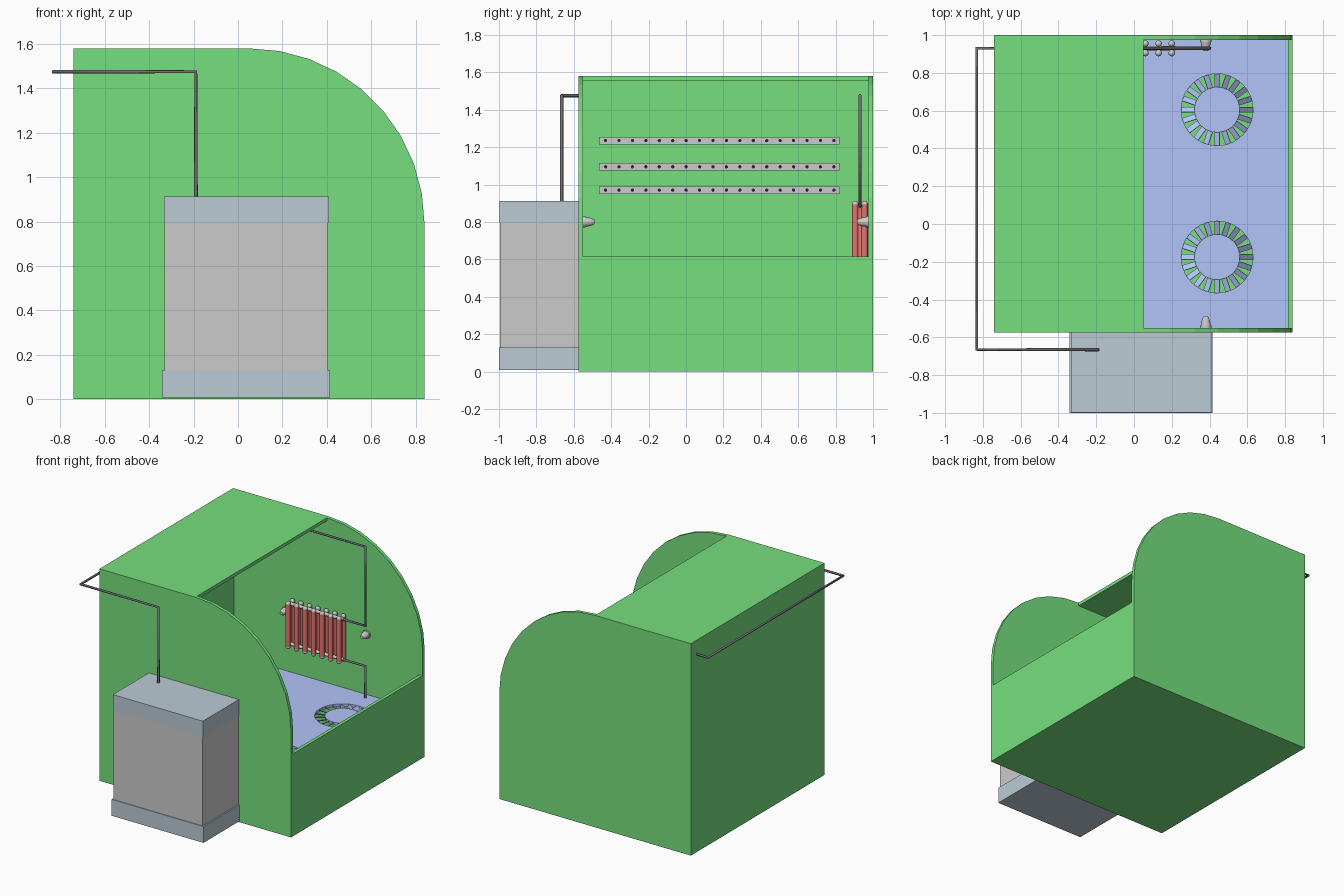
import bpy, bmesh, math
from mathutils import Matrix, Vector

if "Cube" in bpy.data.objects:
    bpy.data.objects.remove(bpy.data.objects["Cube"])

def mat(name, rgb):
    m = bpy.data.materials.new(name)
    m.diffuse_color = (*rgb, 1)
    m.use_nodes = True
    m.node_tree.nodes["Principled BSDF"].inputs["Base Color"].default_value = m.diffuse_color
    return m

GREEN = mat("green_paint", (0.18, 0.74, 0.21))
BLUE = mat("blue_floor", (0.45, 0.55, 0.95))
RED = mat("red_enamel", (0.80, 0.18, 0.16))
SLATE = mat("slate_trim", (0.50, 0.60, 0.66))
DARK = mat("dark_pipe", (0.16, 0.16, 0.17))
BLACK = mat("black_hole", (0.02, 0.02, 0.02))

def finish(name, bm, material=None, smooth=False):
    me = bpy.data.meshes.new(name)
    bmesh.ops.recalc_face_normals(bm, faces=bm.faces[:])
    bm.to_mesh(me)
    bm.free()
    ob = bpy.data.objects.new(name, me)
    bpy.context.collection.objects.link(ob)
    if material:
        me.materials.append(material)
    if smooth:
        bpy.ops.object.select_all(action='DESELECT')
        ob.select_set(True)
        bpy.context.view_layer.objects.active = ob
        bpy.ops.object.shade_smooth_by_angle()
    return ob

def add_box(bm, x0, x1, y0, y1, z0, z1):
    m = Matrix.Translation(((x0 + x1) / 2, (y0 + y1) / 2, (z0 + z1) / 2))
    bmesh.ops.create_cube(bm, size=1, matrix=m @ Matrix.Diagonal((x1 - x0, y1 - y0, z1 - z0, 1)))

def box(name, *dims, material=None):
    bm = bmesh.new()
    add_box(bm, *dims)
    return finish(name, bm, material)

def add_cyl(bm, a, b, r1, r2=None, seg=16):
    a, b = Vector(a), Vector(b)
    d = b - a
    rot = d.to_track_quat('Z', 'Y').to_matrix().to_4x4()
    bmesh.ops.create_cone(bm, cap_ends=True, segments=seg, radius1=r1,
                          radius2=r1 if r2 is None else r2, depth=d.length,
                          matrix=Matrix.Translation((a + b) / 2) @ rot)

def pipe(name, pts, r=0.009):
    cu = bpy.data.curves.new(name, 'CURVE')
    cu.dimensions = '3D'
    cu.bevel_depth, cu.bevel_resolution, cu.use_fill_caps = r, 2, True
    sp = cu.splines.new('POLY')
    sp.points.add(len(pts) - 1)
    for p, c in zip(sp.points, pts):
        p.co = (*c, 1)
    cu.materials.append(DARK)
    ob = bpy.data.objects.new(name, cu)
    bpy.context.collection.objects.link(ob)
    bpy.ops.object.select_all(action='DESELECT')
    ob.select_set(True)
    bpy.context.view_layer.objects.active = ob
    bpy.ops.object.convert(target='MESH')

X0, X1, Y0, Y1, H, T = -0.74, 0.84, -0.575, 1.0, 1.58, 0.025
FLOOR = 0.35

# side walls with a quarter-round front
profile = [(X0, 0), (X1, 0)] + [(0.05 + 0.79 * math.cos(math.radians(a)),
                                0.79 + 0.79 * math.sin(math.radians(a)))
                               for a in range(0, 91, 10)] + [(X0, H)]
for name, y in (("near_side_wall", Y0), ("far_side_wall", Y1 - T)):
    bm = bmesh.new()
    f = bm.faces.new([bm.verts.new((x, y, z)) for x, z in profile])
    new = bmesh.ops.extrude_face_region(bm, geom=[f])["geom"]
    bmesh.ops.translate(bm, vec=(0, T, 0), verts=[v for v in new if isinstance(v, bmesh.types.BMVert)])
    finish(name, bm, GREEN)

# hollow cabin: back, roof, bottom, low front wall
box("back_wall", X0, X0 + T, Y0 + T, Y1 - T, 0, H, material=GREEN)
box("roof", X0 + T, 0.05, Y0 + T, Y1 - T, H - T, H, material=GREEN)
box("bottom_panel", X0 + T, X1, Y0 + T, Y1 - T, 0, T, material=GREEN)
box("front_low_wall", X1 - T, X1, Y0 + T, Y1 - T, T, 0.615, material=GREEN)

# raised floor with four round vents
fans = [(x, y) for x in (0.44, -0.34) for y in (-0.175, 0.605)]
floor = box("floor_plate", X0 + T, X1 - T, Y0 + T, Y1 - T, FLOOR - 0.02, FLOOR, material=BLUE)
bm = bmesh.new()
for x, y in fans:
    add_cyl(bm, (x, y, FLOOR - 0.1), (x, y, FLOOR + 0.1), 0.19, seg=40)
cutter = finish("vent_cutter", bm)
cutter.hide_render = True
mod = floor.modifiers.new("vents", 'BOOLEAN')
mod.object, mod.operation, mod.solver = cutter, 'DIFFERENCE', 'EXACT'
bpy.context.view_layer.objects.active = floor
bpy.ops.object.modifier_apply(modifier=mod.name)
bpy.data.objects.remove(cutter)

# vent hubs and tilted blades
for i, (x, y) in enumerate(fans):
    bm = bmesh.new()
    add_cyl(bm, (x, y, FLOOR - 0.02), (x, y, FLOOR), 0.12, seg=40)
    for k in range(20):
        m = (Matrix.Translation((x, y, FLOOR - 0.012)) @ Matrix.Rotation(math.tau * k / 20, 4, 'Z')
             @ Matrix.Translation((0.155, 0, 0)) @ Matrix.Rotation(math.radians(35), 4, 'X')
             @ Matrix.Diagonal((0.078, 0.034, 0.004, 1)))
        bmesh.ops.create_cube(bm, size=1, matrix=m)
    finish(f"floor_vent_{i + 1}", bm, BLUE)

# perforated strips on the back wall
for i, z in enumerate((0.97, 1.095, 1.235)):
    x = X0 + T
    box(f"air_strip_{i + 1}", x, x + 0.012, -0.465, 0.82, z - 0.02, z + 0.02)
    bm = bmesh.new()
    for k in range(18):
        y = -0.43 + k * 0.0718
        add_cyl(bm, (x + 0.005, y, z), (x + 0.0135, y, z), 0.009, seg=12)
    finish(f"air_holes_{i + 1}", bm, BLACK)

# radiator columns on the far wall
tubes, caps = bmesh.new(), bmesh.new()
for k in range(7):
    x = 0.20 - k * 0.07
    for y in (0.905, 0.955):
        add_cyl(tubes, (x, y, 0.575), (x, y, 0.895), 0.017)
        for z in (0.575, 0.895):
            bmesh.ops.create_uvsphere(caps, u_segments=16, v_segments=8, radius=0.0175,
                                      matrix=Matrix.Translation((x, y, z)))
    add_box(tubes, x - 0.006, x + 0.006, 0.905, 0.955, 0.575, 0.895)
    for z in (0.585, 0.885):
        add_cyl(caps, (x, 0.905, z), (x, 0.955, z), 0.012)
for z in (0.585, 0.885):
    add_cyl(caps, (-0.22, 0.93, z), (0.22, 0.93, z), 0.012)
finish("radiator_tubes", tubes, RED, True)
finish("radiator_fittings", caps, None, True)

# pipes
pipe("supply_pipe", [(-0.19, -0.665, 0.90), (-0.19, -0.665, 1.475), (-0.832, -0.665, 1.475),
                     (-0.832, 0.93, 1.475), (0.40, 0.93, 1.475), (0.40, 0.93, 0.885), (0.20, 0.93, 0.885)])
pipe("return_pipe", [(0.20, 0.93, 0.585), (0.40, 0.93, 0.585), (0.40, 0.93, FLOOR - 0.01)])

# tapered nozzles on both side walls
bm = bmesh.new()
for x in (0.38, -0.285):
    for y, d in ((Y0 + T, 1), (Y1 - T, -1)):
        add_cyl(bm, (x, y, 0.80), (x, y + d * 0.012, 0.80), 0.031)
        add_cyl(bm, (x, y + d * 0.012, 0.80), (x, y + d * 0.045, 0.80), 0.027, 0.02)
        add_cyl(bm, (x, y + d * 0.045, 0.80), (x, y + d * 0.06, 0.80), 0.02, 0.012)
finish("wall_nozzles", bm, None, True)

# heater cabinet in front
box("heater_body", -0.33, 0.405, -0.995, Y0, 0.13, 0.795)
box("heater_top", -0.333, 0.409, -0.998, Y0, 0.795, 0.913, material=SLATE)
box("heater_base", -0.342, 0.415, -1.0, Y0, 0.008, 0.13, material=SLATE)
